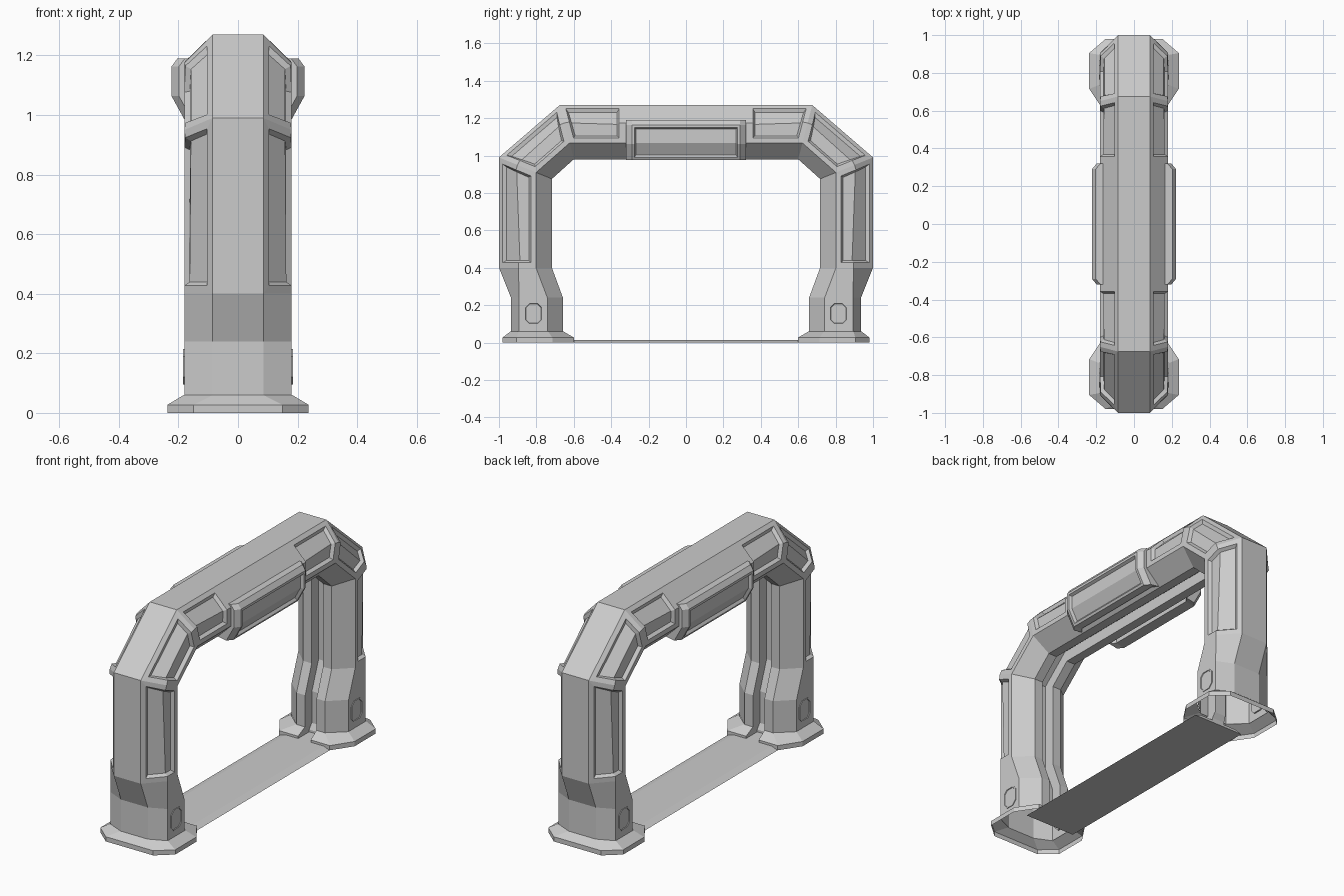
import bpy, bmesh
from mathutils import Vector

if "Cube" in bpy.data.objects:
    bpy.data.objects.remove(bpy.data.objects["Cube"])


def finish(name, bm, mirror=None):
    bmesh.ops.recalc_face_normals(bm, faces=bm.faces)
    me = bpy.data.meshes.new(name)
    bm.to_mesh(me)
    bm.free()
    ob = bpy.data.objects.new(name, me)
    bpy.context.collection.objects.link(ob)
    if mirror:
        m = ob.modifiers.new("Mirror", 'MIRROR')
        m.use_axis = mirror
        m.use_mirror_merge = False
    return ob


def loft(rings, caps=False):
    """Join closed rings of points; returns bmesh and faces[segment][edge]."""
    bm = bmesh.new()
    vs = [[bm.verts.new(p) for p in r] for r in rings]
    n = len(vs[0])
    faces = [[bm.faces.new((a[i], a[(i + 1) % n], b[(i + 1) % n], b[i])) for i in range(n)]
             for a, b in zip(vs, vs[1:])]
    if caps:
        bm.faces.new(vs[0])
        bm.faces.new(vs[-1])
    bmesh.ops.recalc_face_normals(bm, faces=bm.faces)
    return bm, faces


def recess(bm, faces, margin, wall, depth):
    """Inset a region, then sink it as a panel with sloped walls."""
    bmesh.ops.inset_region(bm, faces=faces, thickness=margin, use_even_offset=True, use_boundary=True)
    bmesh.ops.inset_region(bm, faces=faces, thickness=wall, depth=-depth,
                           use_even_offset=True, use_boundary=True)


# Arch frame: section runs from outer (t=0) to inner (t=1), with an inner groove
def section(outer, inner, t1):
    half = [(.085, 0), (.18, t1), (.18, .7), (.09, 1), (.036, 1), (.036, .78)]
    o, i = Vector(outer), Vector(inner)
    pts = half + [(-x, t) for x, t in reversed(half)]
    return [(x, *(o.lerp(i, t))) for x, t in pts]


stations = [
    ((.936, .055), (.658, .055), .155),
    ((.936, .24), (.658, .24), .155),
    ((1.0, .40), (.717, .40), .37),
    ((1.0, .99), (.717, .875), .35),
    ((.675, 1.27), (.60, .98), .33),
    ((.33, 1.27), (.33, .98), .33),
]
mirrored = [((-o[0], o[1]), (-i[0], i[1]), t) for o, i, t in reversed(stations)]
bm, f = loft([section(*s) for s in stations + mirrored])
for seg in (2, 3, 4, 6, 7, 8):
    recess(bm, [f[seg][0], f[seg][1]], .027, .012, .018)
    recess(bm, [f[seg][10], f[seg][9]], .027, .012, .018)
finish("arch_frame", bm)

# Centre display housings on both sides of the beam
prof = [(.12, 1.17), (.15, 1.19), (.203, 1.19), (.223, 1.163), (.223, 1.063), (.175, .976), (.12, .985)]
rings = [[(x - dx, y, z) for x, z in prof]
         for y, dx in ((-.32, .025), (-.29, 0), (.29, 0), (.32, .025))]
bm, f = loft(rings, caps=True)
recess(bm, [f[1][3], f[1][4]], .014, .008, .016)
finish("display_housing", bm, (True, False, False))

# Flared feet, open underneath
base = [(.15, .98), (.237, .905), (.237, .715), (.16, .60), (.04, .60), (.04, .70)]
top = [(.085, .938), (.182, .895), (.182, .737), (.09, .656), (.036, .656), (.036, .717)]


def outline(half, z):
    return [(x, y, z) for x, y in half] + [(-x, y, z) for x, y in reversed(half)]


bm, f = loft([outline(base, 0), outline(base, .027), outline(top, .06)])
finish("foot", bm, (False, True, False))

# Floor plate joining the feet
plate = [(-.16, 0), (-.12, .014), (.12, .014), (.16, 0)]
bm, f = loft([[(x, y, z) for x, z in plate] for y in (-.70, .70)], caps=True)
finish("floor_plate", bm)

# Small octagonal hatches on the lower legs
hatch = [(-.025, -.06), (.025, -.06), (.05, -.035), (.05, .035),
         (.025, .06), (-.025, .06), (-.05, .035), (-.05, -.035)]
bm, f = loft([[(x, .815 + y, .155 + z) for y, z in hatch] for x in (.172, .184)], caps=True)
bm.faces.ensure_lookup_table()
recess(bm, [bm.faces[-1]], .007, .004, .008)
finish("leg_hatch", bm, (True, True, False))
